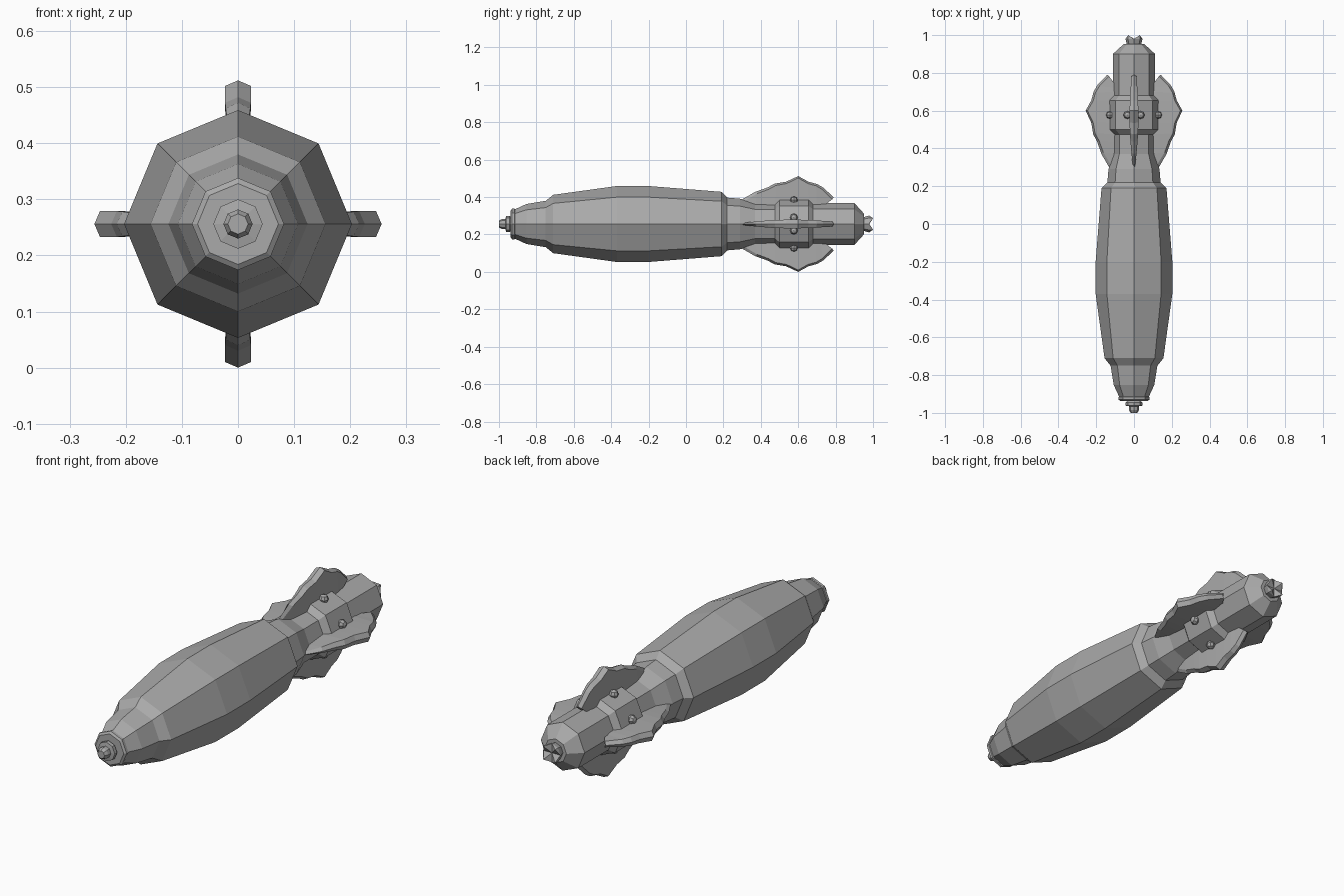
import bpy, bmesh
from math import cos, sin, pi
from mathutils import Matrix, Vector

if "Cube" in bpy.data.objects:
    bpy.data.objects.remove(bpy.data.objects["Cube"])

AXIS = 0.256  # height of the long axis
SIDES = 8

grey = bpy.data.materials.new("steel grey")
grey.use_nodes = True
grey.diffuse_color = (0.4, 0.4, 0.4, 1)
grey.node_tree.nodes["Principled BSDF"].inputs["Base Color"].default_value = (0.4, 0.4, 0.4, 1)


def finish(name, bm):
    bmesh.ops.recalc_face_normals(bm, faces=bm.faces)
    mesh = bpy.data.meshes.new(name)
    bm.to_mesh(mesh)
    bm.free()
    mesh.materials.append(grey)
    obj = bpy.data.objects.new(name, mesh)
    obj.location.z = AXIS
    bpy.context.collection.objects.link(obj)
    return obj


def lathe(name, profile, notch=0.0):
    """Octagonal turning along y; notch pulls in every other end corner."""
    bm = bmesh.new()
    rings = []
    for y, r in profile:
        rings.append([bm.verts.new((r * cos(2 * pi * i / SIDES), y, r * sin(2 * pi * i / SIDES)))
                      for i in range(SIDES)])
    for a, b in zip(rings, rings[1:]):
        for i in range(SIDES):
            j = (i + 1) % SIDES
            bm.faces.new((a[i], a[j], b[j], b[i]))
    bm.faces.new(rings[0])
    last = rings[-1]
    if notch:
        for v in last[::2]:
            v.co.y -= notch
        hub = bm.verts.new((0, profile[-1][0] - notch, 0))
        for i in range(SIDES):
            bm.faces.new((last[i], last[(i + 1) % SIDES], hub))
    else:
        bm.faces.new(last)
    return finish(name, bm)


# Nose fuse and its collar
lathe("nose_fuse", [(-1, 0.018), (-0.985, 0.026), (-0.965, 0.026), (-0.962, 0.044),
                    (-0.945, 0.044), (-0.935, 0.035), (-0.92, 0.035)])
lathe("nose_collar", [(-0.937, 0.072), (-0.93, 0.082), (-0.917, 0.082), (-0.91, 0.074)])

# Main casing, narrowing to the neck
lathe("body", [(-0.92, 0.076), (-0.853, 0.107), (-0.75, 0.124), (-0.71, 0.156),
               (-0.37, 0.203), (-0.2, 0.203), (0.19, 0.172), (0.22, 0.141),
               (0.29, 0.135), (0.37, 0.11), (0.49, 0.11)])

# Tail assembly
lathe("tail_collar", [(0.475, 0.11), (0.5, 0.137), (0.655, 0.137), (0.68, 0.112)])
lathe("tail_tube", [(0.67, 0.112), (0.9, 0.112), (0.952, 0.055)])
lathe("tail_plug", [(0.945, 0.036), (0.98, 0.045), (1.0, 0.043)], notch=0.022)

# Scalloped fin rim: position along the body, radius, half thickness
RIM = [(0.28, 0.12, 0.004), (0.37, 0.172, 0.014), (0.435, 0.195, 0.019),
       (0.475, 0.216, 0.022), (0.535, 0.226, 0.023), (0.6, 0.256, 0.023),
       (0.655, 0.226, 0.022), (0.7, 0.214, 0.02), (0.735, 0.194, 0.017),
       (0.79, 0.142, 0.014), (0.735, 0.1, 0.014)]


def fin(name, angle):
    bm = bmesh.new()
    rows = []
    for y, r, t in RIM:
        inner_y = 0.59 + (y - 0.59) * 0.96
        inner_r = max(r - 0.01, 0.095)
        base_y = min(y, 0.72)
        rows.append([bm.verts.new(p) for p in (
            (-t * 0.9, base_y, 0.085), (-t, inner_y, inner_r), (0, y, r),
            (t, inner_y, inner_r), (t * 0.9, base_y, 0.085))])
    for a, b in zip(rows, rows[1:]):
        for i in range(4):
            bm.faces.new((a[i], a[i + 1], b[i + 1], b[i]))
    bm.faces.new(rows[0])
    bm.faces.new(rows[-1])
    bmesh.ops.remove_doubles(bm, verts=bm.verts, dist=0.0002)
    bmesh.ops.rotate(bm, verts=bm.verts, matrix=Matrix.Rotation(angle, 3, 'Y'))
    finish(name, bm)


# Pair of rivets flanking each fin
def rivets(name, angle):
    bm = bmesh.new()
    for side in (-1, 1):
        bmesh.ops.create_uvsphere(bm, u_segments=8, v_segments=4, radius=0.021,
                                  matrix=Matrix.Translation(Vector((side * 0.035, 0.577, 0.127))))
    bmesh.ops.rotate(bm, verts=bm.verts, matrix=Matrix.Rotation(angle, 3, 'Y'))
    finish(name, bm)


for k, place in enumerate(("top", "left", "bottom", "right")):
    fin(place + "_fin", k * pi / 2)
    rivets(place + "_rivets", k * pi / 2)
